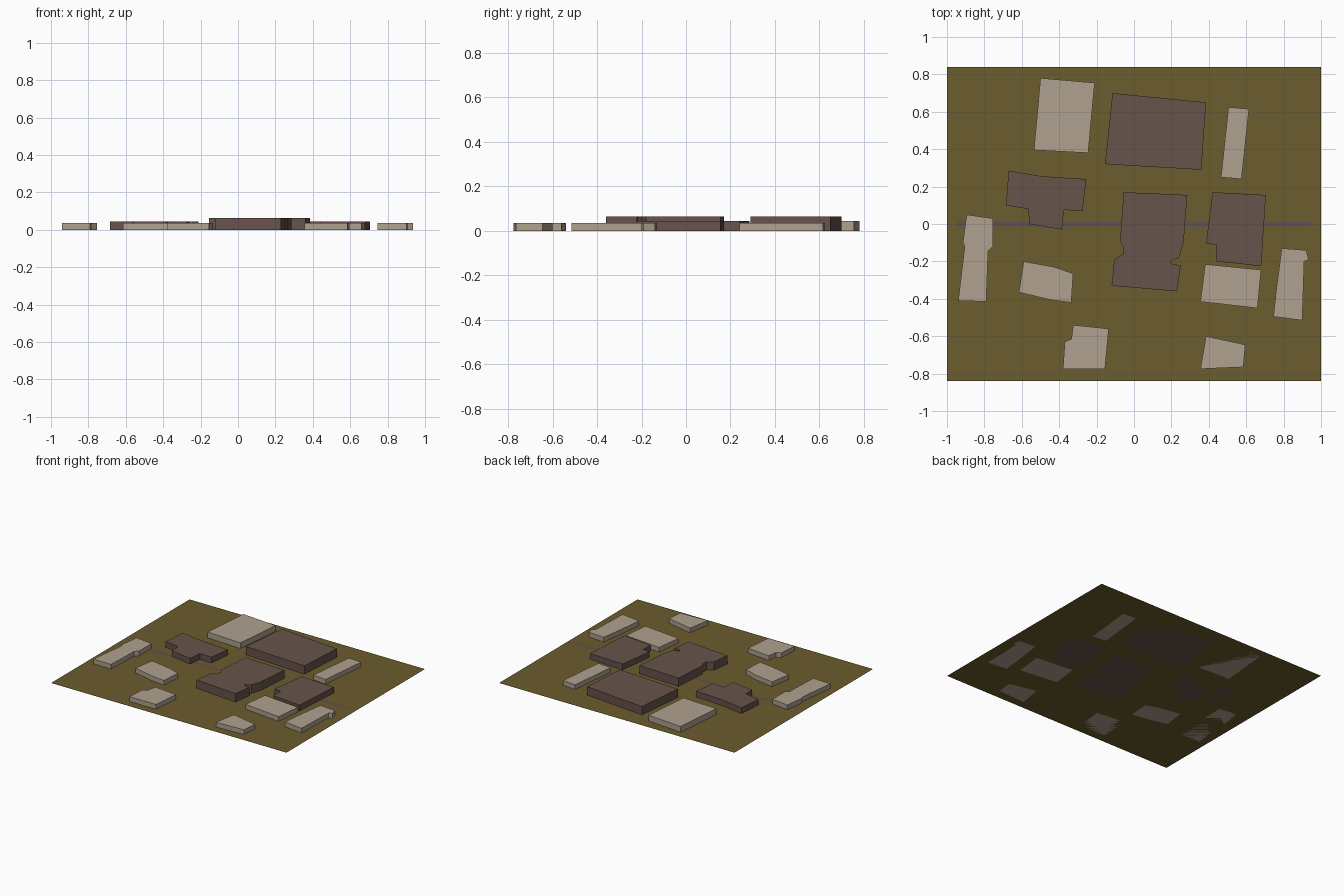
import bpy
import bmesh

default_cube = bpy.data.objects.get("Cube")
if default_cube:
    bpy.data.objects.remove(default_cube, do_unlink=True)


def to_linear(channel):
    value = channel / 255
    return value / 12.92 if value <= 0.04045 else ((value + 0.055) / 1.055) ** 2.4


def make_material(name, red, green, blue):
    colour = (to_linear(red), to_linear(green), to_linear(blue), 1)
    material = bpy.data.materials.new(name)
    material.use_nodes = True
    material.diffuse_color = colour
    shader = material.node_tree.nodes["Principled BSDF"]
    shader.inputs["Base Color"].default_value = colour
    shader.inputs["Roughness"].default_value = 0.9
    return material


olive = make_material("olive ground", 107, 93, 45)
brown = make_material("brown building", 103, 83, 76)
beige = make_material("beige building", 175, 161, 143)
mauve = make_material("mauve road", 98, 80, 82)


def footprint(name, material, height, outline, base=0.0):
    """Turn an outline into a flat sheet, or a solid block when height is given."""
    bm = bmesh.new()
    corners = [bm.verts.new((x, y, base)) for x, y in outline]
    face = bm.faces.new(corners)
    bmesh.ops.recalc_face_normals(bm, faces=[face])
    face.normal_update()
    if face.normal.z < 0:
        face.normal_flip()
    if height:
        # Lift a copy of the outline and keep the floor as the block's underside
        lifted = bmesh.ops.extrude_face_region(bm, geom=[face], use_keep_orig=True)
        roof = [v for v in lifted["geom"] if isinstance(v, bmesh.types.BMVert)]
        bmesh.ops.translate(bm, verts=roof, vec=(0, 0, height))
        bmesh.ops.recalc_face_normals(bm, faces=bm.faces[:])
    mesh = bpy.data.meshes.new(name)
    bm.to_mesh(mesh)
    bm.free()
    mesh.materials.append(material)
    part = bpy.data.objects.new(name, mesh)
    bpy.context.collection.objects.link(part)
    return part


def rectangle(half_width, half_depth):
    return [(sx * half_width, sy * half_depth)
            for sx, sy in ((-1, -1), (1, -1), (1, 1), (-1, 1))]


# Ground sheet and the thin road crossing it
footprint("ground", olive, 0, rectangle(1, 0.84))
footprint("road", mauve, 0, rectangle(0.945, 0.013), base=0.001)

# Large brown buildings
tall, medium, low = 0.064, 0.044, 0.036
footprint("back_hall", brown, tall, [
    (-.115, .7), (.385, .65), (.36, .29), (-.155, .32)])
footprint("central_hall", brown, tall, [
    (-.055, .17), (.285, .155), (.265, -.1), (.24, -.18), (.195, -.2),
    (.205, -.215), (.25, -.22), (.23, -.36), (-.12, -.33), (-.105, -.19),
    (-.06, -.16), (-.06, -.12), (-.075, -.09)])
footprint("left_hall", brown, medium, [
    (.42, .17), (.705, .155), (.68, -.225), (.44, -.2), (.44, -.11),
    (.385, -.105)])
footprint("right_hall", brown, medium, [
    (-.67, .285), (-.49, .255), (-.255, .24), (-.275, .07), (-.375, .075),
    (-.385, -.03), (-.56, 0), (-.565, .08), (-.685, .1)])

# Low beige buildings around them
footprint("back_right_house", beige, medium, [
    (-.5, .78), (-.21, .755), (-.245, .38), (-.535, .395)])
footprint("back_left_house", beige, low, [
    (.505, .625), (.615, .615), (.575, .24), (.465, .25)])
footprint("outer_right_house", beige, low, [
    (-.895, .05), (-.755, .03), (-.755, -.12), (-.78, -.145), (-.79, -.415),
    (-.94, -.41), (-.905, -.12), (-.915, -.1)])
footprint("inner_right_house", beige, low, [
    (-.59, -.2), (-.425, -.23), (-.325, -.265), (-.335, -.42), (-.45, -.405),
    (-.615, -.365)])
footprint("front_right_house", beige, low, [
    (-.325, -.54), (-.135, -.56), (-.155, -.775), (-.38, -.775), (-.37, -.63),
    (-.335, -.615)])
footprint("front_left_house", beige, low, [
    (.385, -.6), (.595, -.645), (.585, -.765), (.355, -.775)])
footprint("inner_left_house", beige, low, [
    (.38, -.215), (.68, -.245), (.66, -.45), (.355, -.415)])
footprint("outer_left_house", beige, low, [
    (.79, -.13), (.92, -.14), (.935, -.19), (.91, -.2), (.9, -.515),
    (.745, -.495), (.76, -.355)])
